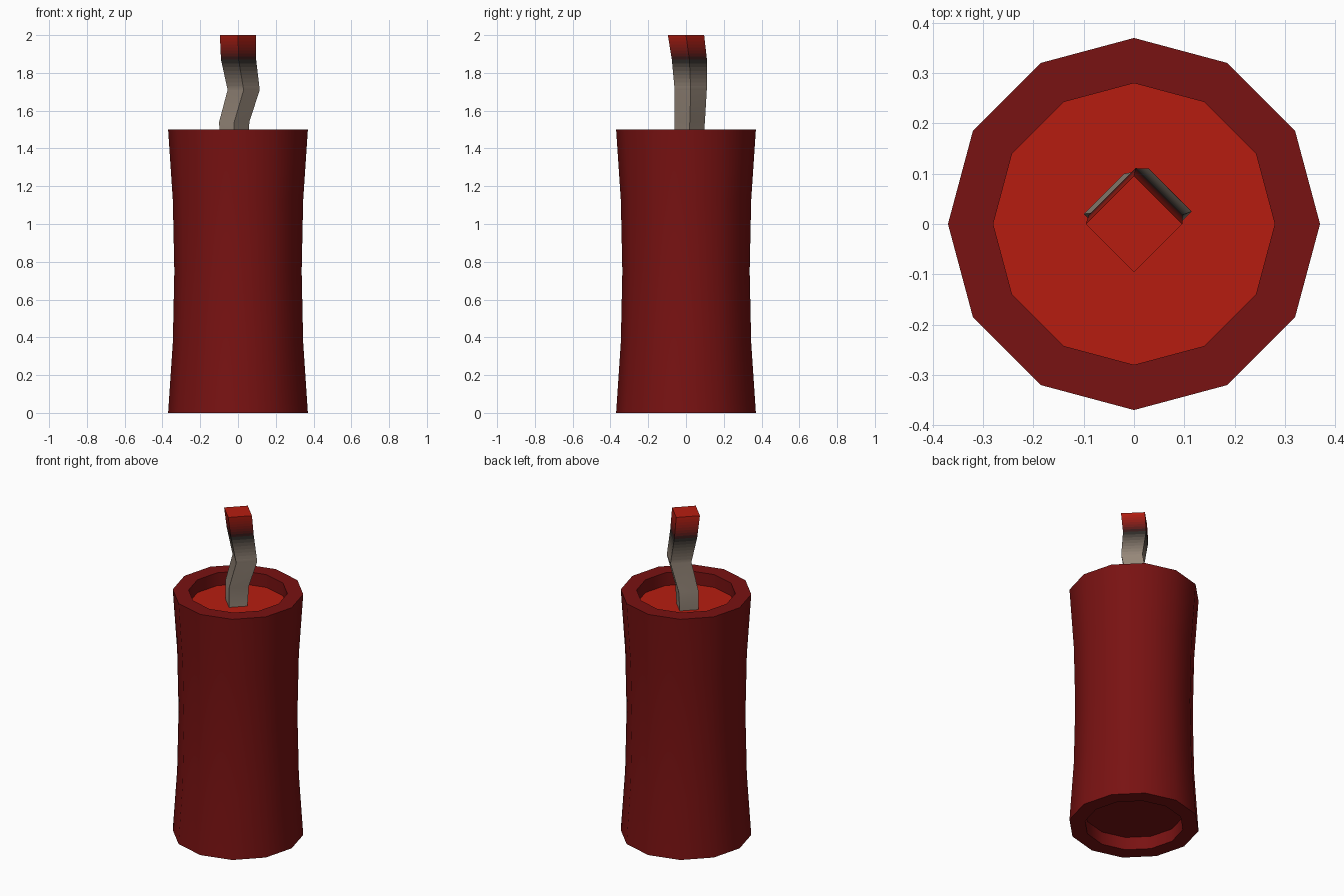
import bpy
import bmesh
import math

if "Cube" in bpy.data.objects:
    bpy.data.objects.remove(bpy.data.objects["Cube"])


def material(name, rgb):
    m = bpy.data.materials.new(name)
    m.diffuse_color = (*rgb, 1)
    m.use_nodes = True
    m.node_tree.nodes["Principled BSDF"].inputs["Base Color"].default_value = m.diffuse_color
    return m


def mix(a, b, t):
    return tuple(p + (q - p) * t for p, q in zip(a, b))


def stacked_rings(name, levels, sides, band_mats, cap_mats):
    """Skin rings given as (x, y, z, radius); one material per band and cap."""
    mats = list(dict.fromkeys(band_mats + cap_mats))
    bm = bmesh.new()
    rings = []
    for x, y, z, r in levels:
        rings.append([bm.verts.new((x + r * math.cos(math.tau * i / sides),
                                    y + r * math.sin(math.tau * i / sides), z))
                      for i in range(sides)])
    for lo, hi, mat in zip(rings, rings[1:], band_mats):
        for i in range(sides):
            j = (i + 1) % sides
            bm.faces.new((lo[i], lo[j], hi[j], hi[i])).material_index = mats.index(mat)
    bm.faces.new(rings[0][::-1]).material_index = mats.index(cap_mats[0])
    bm.faces.new(rings[-1]).material_index = mats.index(cap_mats[1])
    mesh = bpy.data.meshes.new(name)
    bm.to_mesh(mesh)
    bm.free()
    for m in mats:
        mesh.materials.append(m)
    obj = bpy.data.objects.new(name, mesh)
    bpy.context.collection.objects.link(obj)
    bpy.ops.object.select_all(action='DESELECT')
    obj.select_set(True)
    bpy.context.view_layer.objects.active = obj
    bpy.ops.object.shade_smooth_by_angle(angle=math.radians(40))
    return obj


DARK, BRIGHT = (0.19, 0.006, 0.006), (0.47, 0.012, 0.005)
BLACK, TAN = (0.01, 0.01, 0.01), (0.30, 0.24, 0.19)
dark_red = material("dark_red", DARK)
bright_red = material("bright_red", BRIGHT)
cord = material("cord", TAN)

# Waisted tube with a recess at both ends
profile = [(0.28, 0.08), (0.28, 0), (0.37, 0), (0.345, 0.375), (0.337, 0.75),
           (0.345, 1.125), (0.37, 1.5), (0.28, 1.5), (0.28, 1.42)]
stacked_rings("tube_body", [(0, 0, z, r) for r, z in profile], 12,
              [dark_red] * (len(profile) - 1), [dark_red, bright_red])

# Kinked square fuse: centre, height, radius, colour
knots = [((-0.02, 0.015, 1.42, 0.075), TAN), ((-0.02, 0.02, 1.54, 0.08), TAN),
         ((0.03, 0.025, 1.71, 0.085), TAN), ((0.003, 0.018, 1.87, 0.093), BLACK),
         ((0, 0, 2.0, 0.096), BRIGHT)]

# Fine bands grade the colour from cord to burnt to glowing
levels, bands = [knots[0][0]], []
for (a, ca), (b, cb) in zip(knots, knots[1:]):
    steps = 1 if ca == cb else 8
    for s in range(steps):
        levels.append(mix(a, b, (s + 1) / steps))
        bands.append(cord if ca == cb else
                     material("fuse_shade", mix(ca, cb, (s + 0.5) / steps)))
stacked_rings("fuse", levels, 4, bands, [cord, bright_red])
